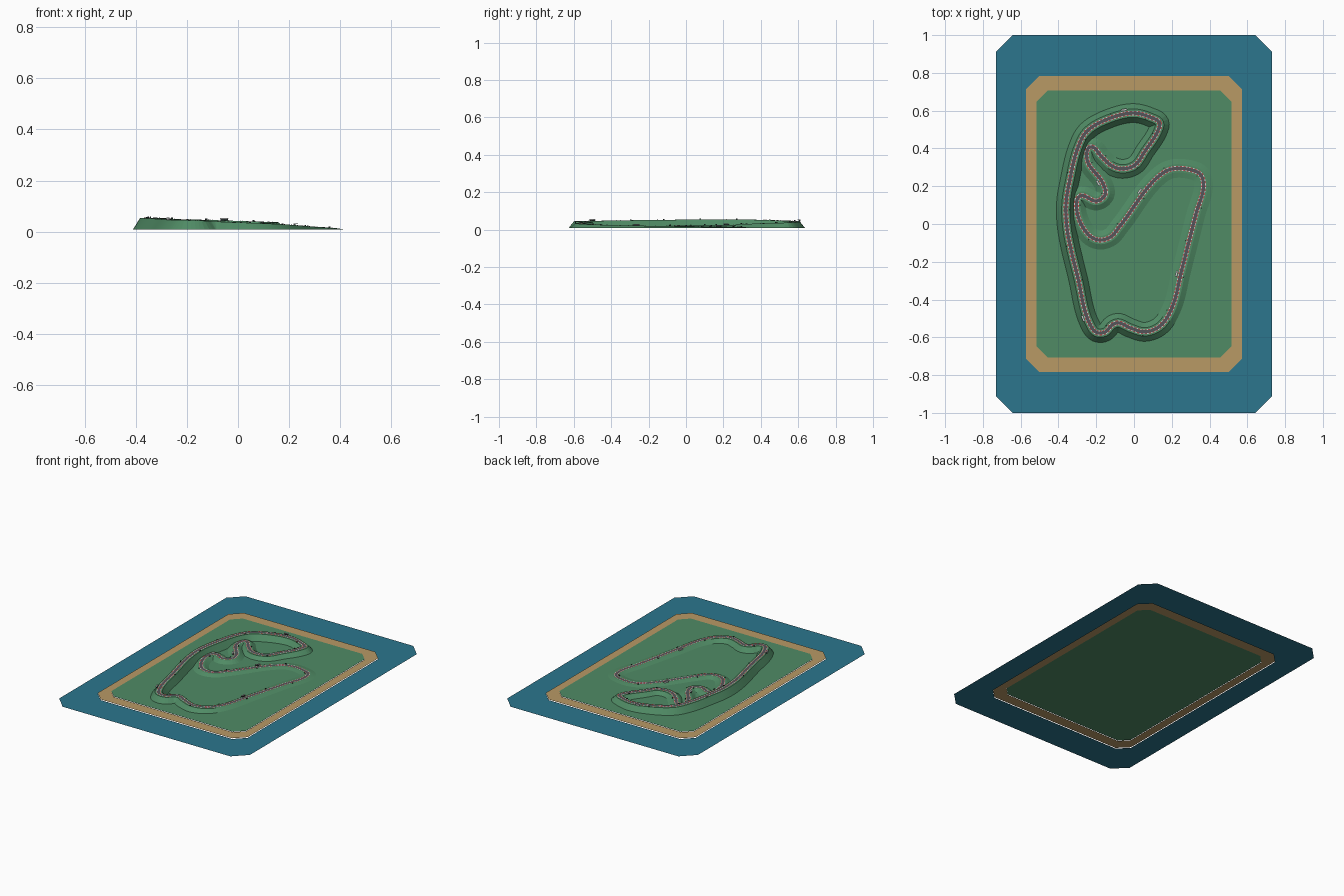
import bpy, bmesh, math
from mathutils import Vector

if "Cube" in bpy.data.objects:
    bpy.data.objects.remove(bpy.data.objects["Cube"])

GROUND = 0.008


def material(name, rgb):
    m = bpy.data.materials.new(name)
    m.diffuse_color = (*rgb, 1)
    m.use_nodes = True
    m.node_tree.nodes["Principled BSDF"].inputs["Base Color"].default_value = m.diffuse_color
    return m


WATER = material("water", (0.025, 0.18, 0.27))
SAND = material("sand", (0.48, 0.32, 0.13))
GRASS = material("grass", (0.08, 0.26, 0.13))
ASPHALT = material("asphalt", (0.09, 0.09, 0.10))
RED = material("kerb_red", (0.6, 0.06, 0.06))
WHITE = material("white", (0.85, 0.85, 0.85))
DARK = material("dark", (0.02, 0.03, 0.03))


def mesh_object(name, verts, faces, mats, indices=None):
    me = bpy.data.meshes.new(name)
    me.from_pydata(verts, [], faces)
    for m in mats:
        me.materials.append(m)
    if indices:
        me.polygons.foreach_set("material_index", indices)
    ob = bpy.data.objects.new(name, me)
    bpy.context.collection.objects.link(ob)
    return ob


def octagon(hx, hy, c, z):
    a = [(hx, hy - c), (hx - c, hy)]
    pts = a + [(-x, y) for x, y in reversed(a)]
    pts += [(-x, -y) for x, y in pts]
    return [(x, y, z) for x, y in pts]


def ring(name, outer, inner, z, mat):
    verts = octagon(*outer, z) + octagon(*inner, z)
    faces = [(i, (i + 1) % 8, 8 + (i + 1) % 8, 8 + i) for i in range(8)]
    mesh_object(name, verts, faces, [mat])


# island base: water and beach rings, grass field
water, beach, field = (0.73, 1.0, 0.088), (0.573, 0.783, 0.07), (0.515, 0.706, 0.058)
ring("water", water, beach, 0.0, WATER)
ring("beach", beach, field, 0.005, SAND)
mesh_object("grass_field", octagon(*field, GROUND), [tuple(range(8))], [GRASS])

# track centreline with heights
PATH = [
    (0.135, 0.535, .037), (0.085, 0.566, .039), (0.0, 0.587, .042), (-0.127, 0.56, .046),
    (-0.25, 0.49, .049), (-0.296, 0.407, .052), (-0.339, 0.238, .054), (-0.36, 0.106, .054),
    (-0.354, -0.026, .053), (-0.296, -0.29, .050), (-0.238, -0.52, .046), (-0.2, -0.573, .045),
    (-0.153, -0.572, .043), (-0.116, -0.534, .041), (-0.085, -0.523, .040), (-0.02, -0.55, .037),
    (0.058, -0.571, .034), (0.138, -0.54, .030), (0.196, -0.455, .026), (0.254, -0.238, .021),
    (0.328, 0.053, .016), (0.368, 0.205, .013), (0.352, 0.262, .013), (0.3, 0.287, .013),
    (0.195, 0.29, .014), (0.127, 0.25, .015), (-0.074, -0.01, .019), (-0.125, -0.069, .020),
    (-0.185, -0.085, .021), (-0.243, -0.055, .022), (-0.305, 0.1, .024), (-0.286, 0.148, .024),
    (-0.196, 0.122, .024), (-0.153, 0.155, .024), (-0.162, 0.21, .024), (-0.249, 0.344, .026),
    (-0.232, 0.408, .026), (-0.169, 0.354, .027), (-0.116, 0.307, .028), (-0.06, 0.292, .029),
    (0.005, 0.312, .030), (0.058, 0.386, .032), (0.128, 0.497, .036),
]


def smooth_path(pts, step):
    """Closed cardinal spline with tangents scaled to each span."""
    p = [Vector(q) for q in pts]
    n, out = len(p), []
    tan = [((p[(i + 1) % n] - p[i]).normalized() + (p[i] - p[i - 1]).normalized()).normalized()
           for i in range(n)]
    for i in range(n):
        a, b = p[i], p[(i + 1) % n]
        d = (b - a).length
        k = max(2, round(d / step))
        for j in range(k):
            t = j / k
            h1, h2 = 2*t**3 - 3*t*t + 1, t**3 - 2*t*t + t
            h3, h4 = 3*t*t - 2*t**3, t**3 - t*t
            out.append(a*h1 + tan[i]*(d*h2) + b*h3 + tan[(i + 1) % n]*(d*h4))
    return out


C = smooth_path(PATH, 0.01)
N = len(C)
SIDE = []
for i in range(N):
    t = C[(i + 1) % N] - C[i - 1]
    SIDE.append(Vector((t.y, -t.x, 0)).normalized())


def sweep(name, profile, mats, pick=lambda i: 0):
    """Sweep (offset, lift) points round the track; lift None means ground."""
    m, verts, faces, idx = len(profile), [], [], []
    for i in range(N):
        for off, lift in profile:
            v = C[i] + SIDE[i] * off
            v.z = GROUND + 0.0003 if lift is None else v.z + lift
            verts.append(v)
    for i in range(N):
        for j in range(m - 1):
            a, b = i * m + j, ((i + 1) % N) * m + j
            faces.append((a, a + 1, b + 1, b))
            idx.append(pick(i))
    mesh_object(name, verts, faces, mats, idx)


# grassy embankment, road and striped kerbs
sweep("embankment", [(-0.05, None), (-0.022, 0), (0.022, 0), (0.05, None)], [GRASS])
sweep("road", [(-0.0085, 0.001), (0.0085, 0.001)], [ASPHALT])
for s in (-1, 1):
    edges = sorted([s * 0.0085, s * 0.0125])
    sweep("kerb_left" if s < 0 else "kerb_right",
          [(e, 0.0013) for e in edges], [RED, WHITE], lambda i: i % 2)


def box(bm, size, loc, angle):
    r = bmesh.ops.create_cube(bm, size=1)["verts"]
    bmesh.ops.scale(bm, vec=size, verts=r)
    c, s = math.cos(angle), math.sin(angle)
    for v in r:
        x, y, z = v.co
        v.co = (loc[0] + x*c - y*s, loc[1] + x*s + y*c, loc[2] + z)


def finish(name, bm, mat):
    ob = mesh_object(name, [], [], [mat])
    bm.to_mesh(ob.data)
    bm.free()


# small trackside marshal posts on alternating sides
bm = bmesh.new()
for k, i in enumerate(range(8, N, 19)):
    s = SIDE[i]
    p = C[i] + s * (0.019 if k % 2 else -0.019)
    box(bm, (0.005, 0.007, 0.005), (p.x, p.y, p.z + 0.0025), math.atan2(s.y, s.x))
finish("marshal_posts", bm, DARK)

# stepped grandstands beside the track
stands = [(-0.058, 0.608), (-0.196, 0.212), (0.032, 0.174), (0.222, -0.26), (-0.27, -0.497)]
bm, roofs = bmesh.new(), bmesh.new()
for x, y in stands:
    i = min(range(N), key=lambda q: (C[q].xy - Vector((x, y))).length)
    s = SIDE[i]
    if s.dot(Vector((x, y, 0)) - C[i].xy.to_3d()) < 0:
        s = -s
    ang = math.atan2(s.y, s.x)
    for j in range(3):
        p = C[i] + s * (0.018 + 0.003 * j)
        h = 0.002 + 0.0015 * j
        box(bm, (0.003, 0.03, h), (p.x, p.y, p.z + h / 2), ang)
    box(roofs, (0.010, 0.032, 0.0008), (p.x - s.x*.002, p.y - s.y*.002, p.z + 0.009), ang)
    box(roofs, (0.001, 0.030, 0.009), (p.x + s.x*.002, p.y + s.y*.002, p.z + 0.0045), ang)
finish("grandstand_steps", bm, DARK)
finish("grandstand_roofs", roofs, WHITE)
